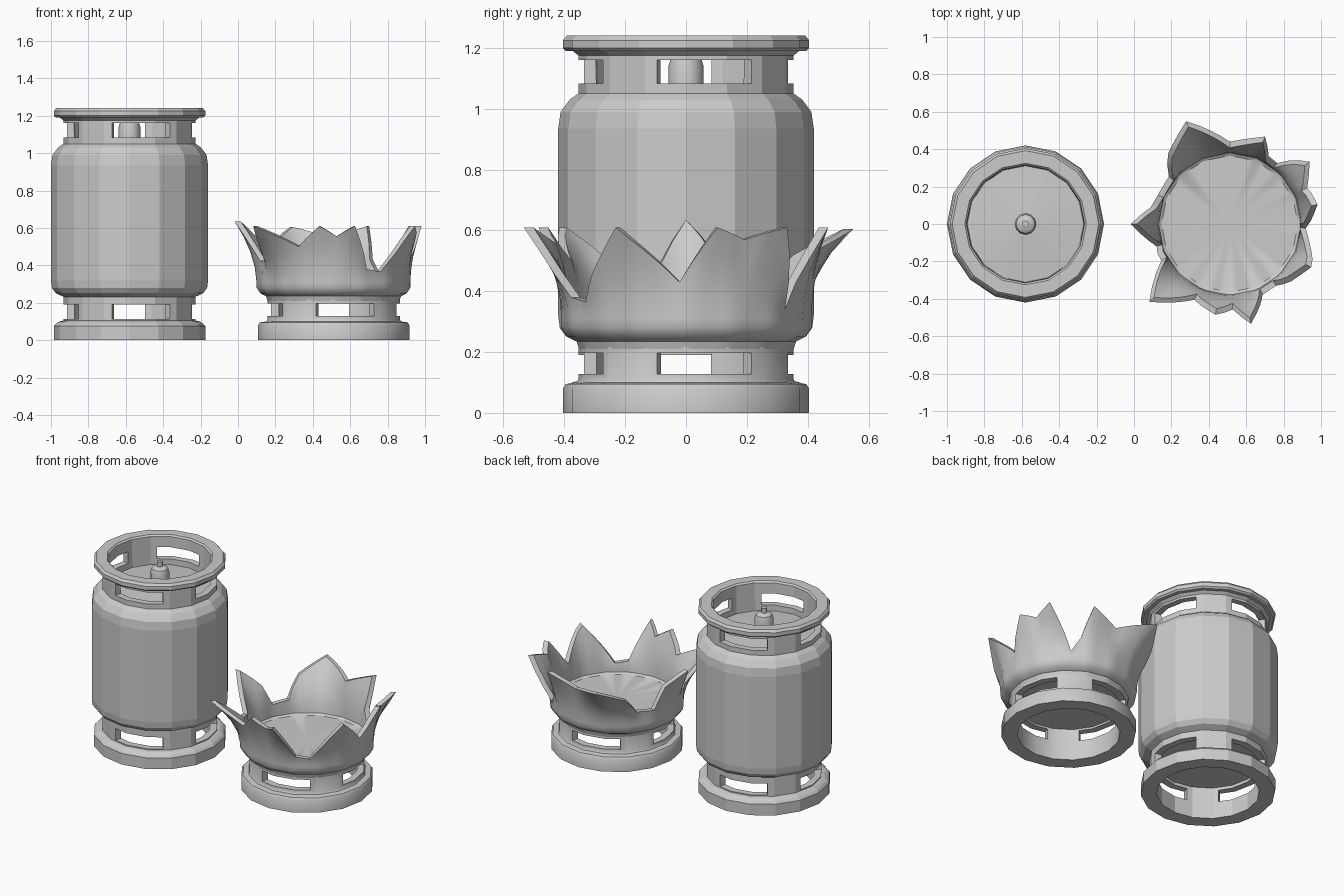
import bpy, bmesh
from math import sin, cos, pi, radians, ceil

if "Cube" in bpy.data.objects:
    bpy.data.objects.remove(bpy.data.objects["Cube"])

SIDES = 16
STEP = 2 * pi / SIDES


def skin(name, columns, ring=False):
    """Join vertical columns of points around an axis; cap the ends or close as a ring."""
    bm = bmesh.new()
    cols = [[bm.verts.new(p) for p in c] for c in columns]
    n, m = len(cols), len(cols[0])
    for i in range(n):
        a, b = cols[i], cols[(i + 1) % n]
        for j in range(m if ring else m - 1):
            k = (j + 1) % m
            bm.faces.new((a[j], b[j], b[k], a[k]))
    if not ring:
        bm.faces.new([c[0] for c in cols])
        bm.faces.new([c[-1] for c in cols])
    bmesh.ops.recalc_face_normals(bm, faces=bm.faces)
    me = bpy.data.meshes.new(name)
    bm.to_mesh(me)
    bm.free()
    ob = bpy.data.objects.new(name, me)
    bpy.context.collection.objects.link(ob)
    return ob


def lathe(name, profile, cx, ring=False, sides=SIDES):
    cols = []
    for i in range(sides):
        a = 2 * pi * i / sides
        cols.append([(cx + r * cos(a), r * sin(a), z) for r, z in profile])
    return skin(name, cols, ring)


def select(ob):
    bpy.ops.object.select_all(action='DESELECT')
    ob.select_set(True)
    bpy.context.view_layer.objects.active = ob


def cut_slots(ob, cx, z0, z1):
    """Four hand holes through a collar."""
    cols = []
    bm = bmesh.new()
    for k in range(4):
        mid = radians(11.25 + 90 * k)
        w = radians(27)
        pts = [(r * cos(a), r * sin(a)) for r, a in
               ((.2, mid - w), (.62, mid - w), (.62, mid + w), (.2, mid + w))]
        lo = [bm.verts.new((cx + x, y, z0)) for x, y in pts]
        hi = [bm.verts.new((cx + x, y, z1)) for x, y in pts]
        bm.faces.new(lo)
        bm.faces.new(hi)
        for i in range(4):
            j = (i + 1) % 4
            bm.faces.new((lo[i], lo[j], hi[j], hi[i]))
    bmesh.ops.recalc_face_normals(bm, faces=bm.faces)
    me = bpy.data.meshes.new("slot_cutter")
    bm.to_mesh(me)
    bm.free()
    cutter = bpy.data.objects.new("slot_cutter", me)
    cutter.hide_render = True
    bpy.context.collection.objects.link(cutter)
    mod = ob.modifiers.new("slots", 'BOOLEAN')
    mod.operation = 'DIFFERENCE'
    mod.solver = 'EXACT'
    mod.object = cutter
    select(ob)
    bpy.ops.object.modifier_apply(modifier=mod.name)
    bpy.data.objects.remove(cutter)


def smooth(ob):
    select(ob)
    bpy.ops.object.shade_smooth_by_angle(angle=radians(35))


# Whole keg: body, two slotted collars, valve
KX = -.58
lathe("keg_body", [(.05, .205), (.31, .21), (.36, .235), (.395, .252), (.415, .28),
                   (.42, .32), (.42, .935), (.412, .99), (.382, 1.03), (.354, 1.05),
                   (.31, 1.045), (.05, 1.065)], KX)
top = lathe("keg_top_collar", [(.354, 1.03), (.354, 1.175), (.372, 1.19), (.395, 1.19),
                               (.405, 1.2), (.405, 1.225), (.392, 1.24), (.325, 1.24),
                               (.315, 1.23), (.31, 1.03)], KX, True)
cut_slots(top, KX, 1.083, 1.16)
foot = lathe("keg_foot_collar", [(.405, 0), (.405, .075), (.392, .09), (.375, .1),
                                 (.354, .105), (.354, .24), (.31, .24), (.31, 0)], KX, True)
cut_slots(foot, KX, .112, .19)
valve = lathe("keg_valve", [(.058, 1.05), (.058, 1.14), (.05, 1.165), (.035, 1.175),
                            (.018, 1.178), (.018, 1.21)], KX, sides=12)
smooth(valve)

# Burst keg: foot collar
BX = .512
foot = lathe("burst_foot_collar", [(.405, 0), (.405, .08), (.395, .095), (.36, .1),
                                   (.354, .11), (.354, .24), (.31, .24), (.31, 0)], BX, True)
cut_slots(foot, BX, .128, .197)
smooth(foot)

# Burst keg: torn wall. Angle, height and radius of each tip and notch.
RIM = [(-99, .61, .50), (-88, .555, .46), (-78, .61, .556), (-65, .38, .42),
       (-53, .365, .42), (-28, .61, .50), (-3, .43, .41), (12.5, .61, .49),
       (25, .57, .46), (38, .61, .55), (52, .34, .42), (60, .43, .425),
       (68, .61, .505), (90, .54, .44), (113, .605, .598), (131, .52, .507),
       (142, .40, .42), (158, .39, .415), (168, .53, .44), (180, .635, .53),
       (197, .42, .415), (208, .43, .42), (224, .61, .60), (245, .50, .45),
       (261, .61, .50)]
columns = []
T = .033
for (a0, z0, r0), (a1, z1, r1) in zip(RIM, RIM[1:]):
    n = max(2, ceil((a1 - a0) / 6))
    for i in range(n):
        f = i / n
        a = radians(a0 + (a1 - a0) * f)
        zt, rt = z0 + (z1 - z0) * f, r0 + (r1 - r0) * f
        facet = cos(STEP / 2) / cos(a % STEP - STEP / 2)
        wall = [(.413 + (rt - .413) * t ** 1.8, .31 + (zt - .31) * t)
                for t in (0, .25, .5, .75, 1)]
        prof = [(.354, .21), (.362, .235), (.392, .25), (.412, .28)] + wall
        prof += [(r - T, z) for r, z in reversed(wall)]
        prof += [(.365, .3), (.05, .305)]
        columns.append([(BX + r * facet * cos(a), r * facet * sin(a), z) for r, z in prof])
smooth(skin("burst_body", columns))
